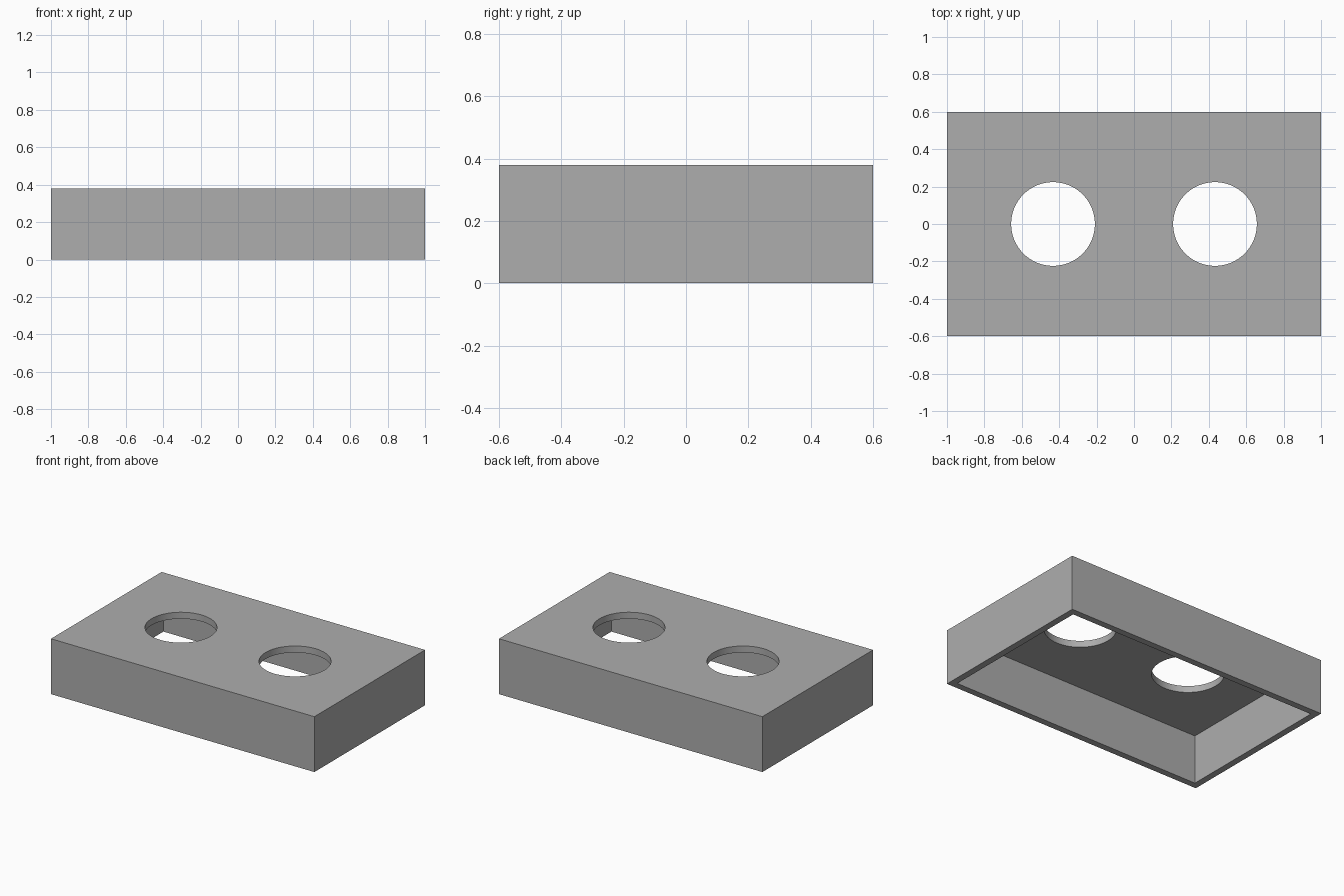
import bpy
import math

LENGTH, WIDTH, HEIGHT = 2.0, 1.2, 0.38
WALL = 0.045
HOLE_X, HOLE_RADIUS = 0.433, 0.224

default_cube = bpy.data.objects.get("Cube")
if default_cube:
    bpy.data.objects.remove(default_cube, do_unlink=True)

# Single grey material
grey = bpy.data.materials.new("plain_grey")
grey.use_nodes = True
colour = (0.42, 0.42, 0.42, 1.0)
grey.diffuse_color = colour
grey.node_tree.nodes["Principled BSDF"].inputs["Base Color"].default_value = colour


def box(name, size, bottom):
    """Box centred on x and y, starting at the given height."""
    bpy.ops.mesh.primitive_cube_add(size=1, location=(0, 0, bottom + size[2] / 2))
    obj = bpy.context.object
    obj.name = name
    obj.scale = size
    bpy.ops.object.transform_apply(location=True, rotation=False, scale=True)
    obj.data.materials.append(grey)
    return obj


def cut(target, cutter):
    """Subtract the cutter from the target, then discard the cutter."""
    cutter.hide_render = True
    bpy.context.view_layer.objects.active = target
    mod = target.modifiers.new("cut", "BOOLEAN")
    mod.operation = "DIFFERENCE"
    mod.solver = "EXACT"
    mod.object = cutter
    bpy.ops.object.modifier_apply(modifier=mod.name)
    bpy.data.objects.remove(cutter, do_unlink=True)


# Outer shell, open underneath
shell = box("box_shell", (LENGTH, WIDTH, HEIGHT), 0)
cut(shell, box("cavity_cutter", (LENGTH - 2 * WALL, WIDTH - 2 * WALL, HEIGHT), -WALL))

# Two round holes through the top plate
for side in (-1, 1):
    bpy.ops.mesh.primitive_cylinder_add(
        vertices=64, radius=HOLE_RADIUS, depth=4 * WALL,
        location=(side * HOLE_X, 0, HEIGHT))
    hole = bpy.context.object
    hole.name = "hole_cutter"
    hole.data.materials.append(grey)
    cut(shell, hole)

# Smooth hole walls, crisp box edges
bpy.ops.object.select_all(action="DESELECT")
shell.select_set(True)
bpy.context.view_layer.objects.active = shell
bpy.ops.object.shade_smooth_by_angle(angle=math.radians(30))
